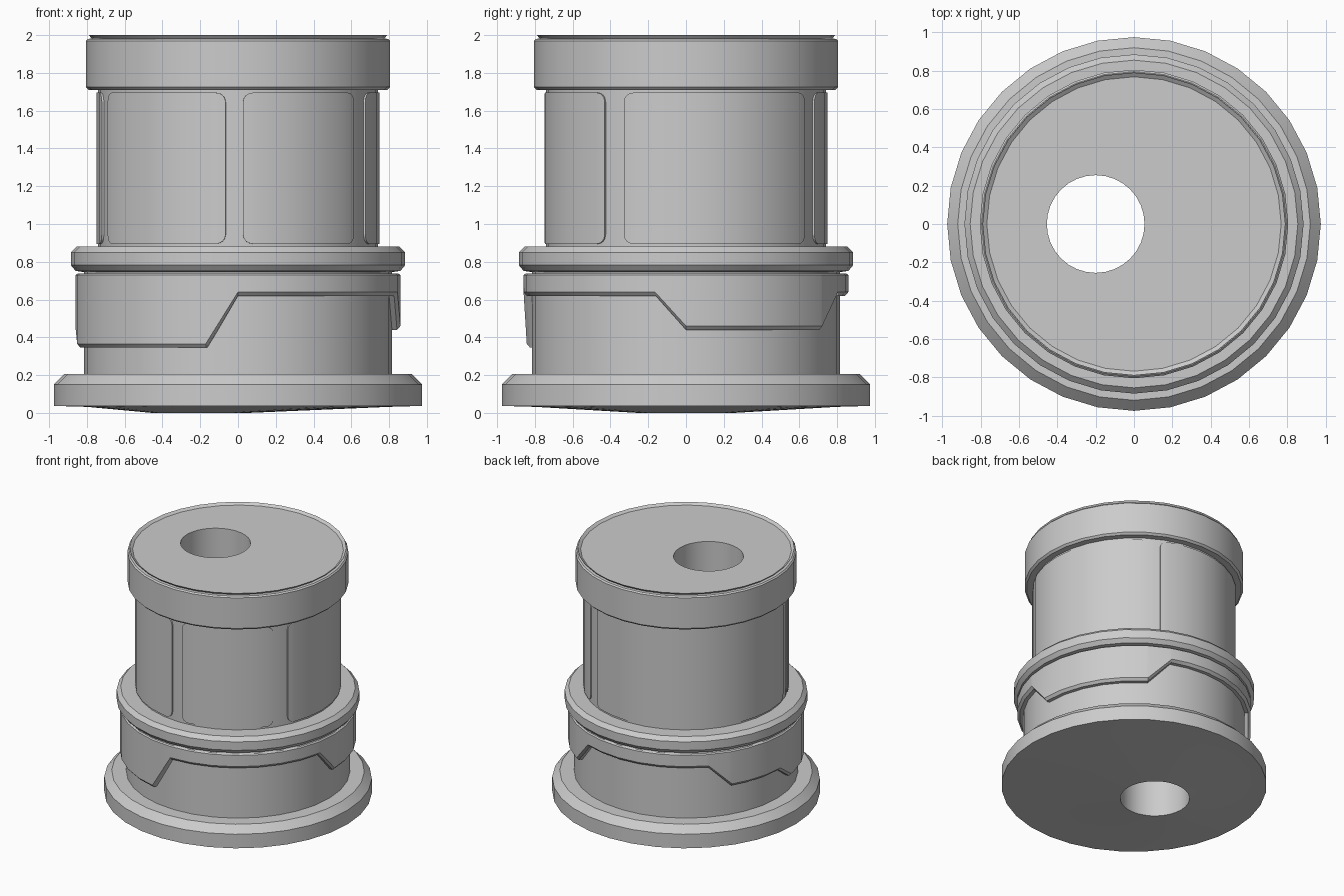
import bpy
from math import sin, cos, radians, sqrt

if "Cube" in bpy.data.objects:
    bpy.data.objects.remove(bpy.data.objects["Cube"])

SEG = 32
STEP = 360 / SEG


def polar(r, az, z, cx=0.0):
    a = radians(az)
    return (cx + r * cos(a), r * sin(a), z)


def skin(name, columns, wrap_columns, wrap_rows):
    """Join neighbouring columns of points with quads."""
    n, m = len(columns), len(columns[0])
    verts = [p for col in columns for p in col]
    faces = []
    for i in range(n if wrap_columns else n - 1):
        for j in range(m if wrap_rows else m - 1):
            i2, j2 = (i + 1) % n, (j + 1) % m
            faces.append((i * m + j, i2 * m + j, i2 * m + j2, i * m + j2))
    mesh = bpy.data.meshes.new(name)
    mesh.from_pydata(verts, [], faces)
    ob = bpy.data.objects.new(name, mesh)
    bpy.context.collection.objects.link(ob)
    bpy.ops.object.select_all(action='DESELECT')
    ob.select_set(True)
    bpy.context.view_layer.objects.active = ob
    bpy.ops.object.shade_smooth_by_angle(angle=radians(30))
    return ob


# Spool body: turned profile (radius, height, centre x), closed by the off-centre bore
profile = [
    (0.80, 0.032, 0), (0.975, 0.037, 0), (0.975, 0.15, 0), (0.92, 0.205, 0),     # base
    (0.815, 0.205, 0), (0.815, 0.745, 0),                                        # lower drum
    (0.86, 0.752, 0), (0.885, 0.782, 0), (0.885, 0.85, 0), (0.855, 0.88, 0),     # flange
    (0.742, 0.88, 0), (0.742, 1.71, 0),                                          # upper drum
    (0.79, 1.71, 0), (0.805, 1.725, 0), (0.805, 1.97, 0), (0.795, 1.98, 0),      # collar
    (0.774, 1.982, 0), (0.79, 2.0, 0), (0.768, 1.984, 0),                        # lip
    (0.255, 1.984, -0.2), (0.255, 0.0, -0.2),                                    # bore
]
skin("spool_body",
     [[polar(r, i * STEP, z, cx) for r, z, cx in profile] for i in range(SEG)],
     True, True)

# Sleeve below the flange, with a stepped lower edge (azimuth, height)
edge = [(0, 0.44), (57, 0.44), (69, 0.62), (136, 0.62), (148, 0.45), (178, 0.45),
        (188, 0.345), (258.5, 0.345), (270, 0.62), (349, 0.62), (360, 0.44)]


def edge_height(az):
    for (a0, z0), (a1, z1) in zip(edge, edge[1:]):
        if a0 <= az <= a1:
            return z0 + (z1 - z0) * (az - a0) / (a1 - a0)


angles = sorted({i * STEP for i in range(SEG)} | {float(a) for a, _ in edge[:-1]})
sleeve = []
for az in angles:
    z = edge_height(az)
    sleeve.append([polar(r, az, h) for r, h in
                   ((0.805, z), (0.842, z), (0.86, z + 0.02),
                    (0.86, 0.73), (0.85, 0.737), (0.805, 0.737))])
skin("stepped_sleeve", sleeve, True, True)

# Thin rounded panels wrapped around the upper drum (start and end azimuth)
CORNER, ARC = 0.05, 4.0
for k, (a0, a1) in enumerate([(-157, -95), (-88, -35), (-26, 57), (65, 196)]):
    samples = {a0 + ARC * t for t in (0, 0.1, 0.3, 0.6, 1)}
    samples |= {a1 - ARC * t for t in (0, 0.1, 0.3, 0.6, 1)}
    samples |= {i * STEP for i in range(-SEG, SEG) if a0 + ARC < i * STEP < a1 - ARC}
    cols = []
    for az in sorted(samples):
        t = min(1.0, min(az - a0, a1 - az) / ARC)
        cut = CORNER * (1 - sqrt(max(0.0, 1 - (1 - t) ** 2)))
        lo, hi = 0.895 + cut, 1.695 - cut
        cols.append([polar(r, az, z) for r, z in
                     ((0.735, lo), (0.75, lo), (0.75, hi), (0.735, hi))])
    # end walls back to the drum
    cols.insert(0, [polar(0.735, a0, p[2]) for p in cols[0]])
    cols.append([polar(0.735, a1, p[2]) for p in cols[-1]])
    skin(f"drum_panel_{k + 1}", cols, False, False)
